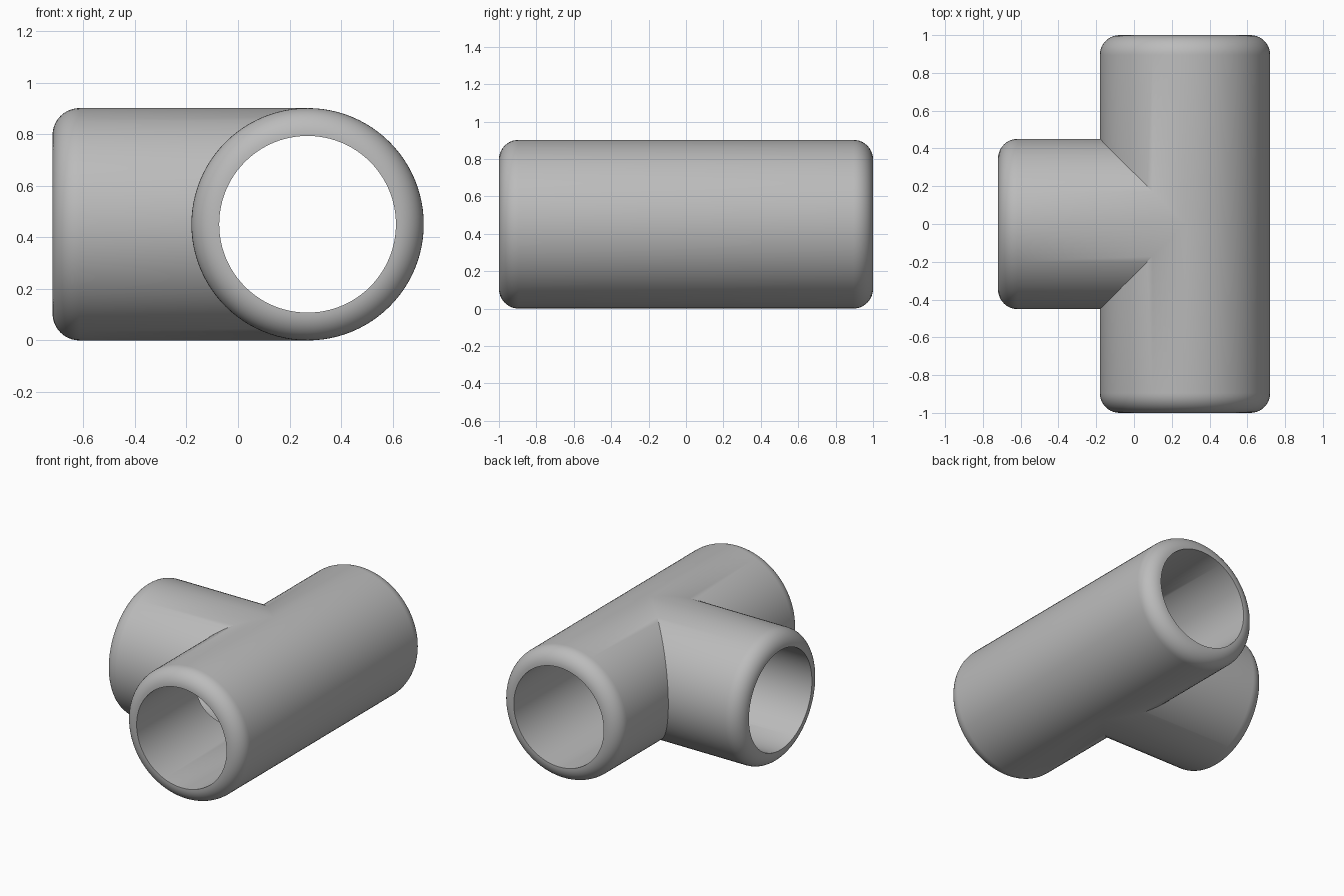
import bpy
import bmesh
from math import cos, sin, pi, radians
from mathutils import Vector

cube = bpy.data.objects.get("Cube")
if cube:
    bpy.data.objects.remove(cube, do_unlink=True)

OUTER, BORE, FILLET = 0.451, 0.343, 0.105
SEGMENTS, ARC = 96, 10
CENTRE = Vector((0.27, 0, OUTER))
UP = Vector((0, 0, 1))

grey = bpy.data.materials.new("grey")
grey.use_nodes = True
grey.diffuse_color = (0.5, 0.5, 0.5, 1)
grey.node_tree.nodes["Principled BSDF"].inputs["Base Color"].default_value = grey.diffuse_color


def add_arm(bm, axis, side, length, mitre):
    """Hollow arm from the junction, mitred there and rounded at its mouth."""
    lip = [(OUTER - FILLET + FILLET * cos(a), length - FILLET + FILLET * sin(a))
           for a in (pi / 2 * i / ARC for i in range(ARC + 1))]
    profile = [(OUTER, None)] + lip + [(BORE, length), (BORE, None)]
    rings = []
    for i in range(SEGMENTS):
        t = 2 * pi * i / SEGMENTS
        ring = []
        for radius, along in profile:
            reach = radius * mitre(cos(t)) if along is None else along
            ring.append(bm.verts.new(CENTRE + axis * reach
                                     + side * radius * cos(t) + UP * radius * sin(t)))
        rings.append(ring)
    for i, ring in enumerate(rings):
        following = rings[(i + 1) % SEGMENTS]
        for j in range(len(profile) - 1):
            bm.faces.new((ring[j], ring[j + 1], following[j + 1], following[j]))


bm = bmesh.new()
# Straight run: two mirrored arms, cut away on the branch side
for direction in (-1, 1):
    add_arm(bm, Vector((0, direction, 0)), Vector((-1, 0, 0)), 1.0, lambda c: max(c, 0))
# Side branch, cut to fit between them
add_arm(bm, Vector((-1, 0, 0)), Vector((0, 1, 0)), 0.99, abs)

# Weld the mitred joints inside and out
bmesh.ops.remove_doubles(bm, verts=bm.verts, dist=0.0001)
bmesh.ops.recalc_face_normals(bm, faces=bm.faces)

mesh = bpy.data.meshes.new("tee_pipe")
bm.to_mesh(mesh)
bm.free()
mesh.materials.append(grey)
tee = bpy.data.objects.new("tee_pipe", mesh)
bpy.context.collection.objects.link(tee)

bpy.ops.object.select_all(action='DESELECT')
tee.select_set(True)
bpy.context.view_layer.objects.active = tee
bpy.ops.object.shade_smooth_by_angle(angle=radians(30))
